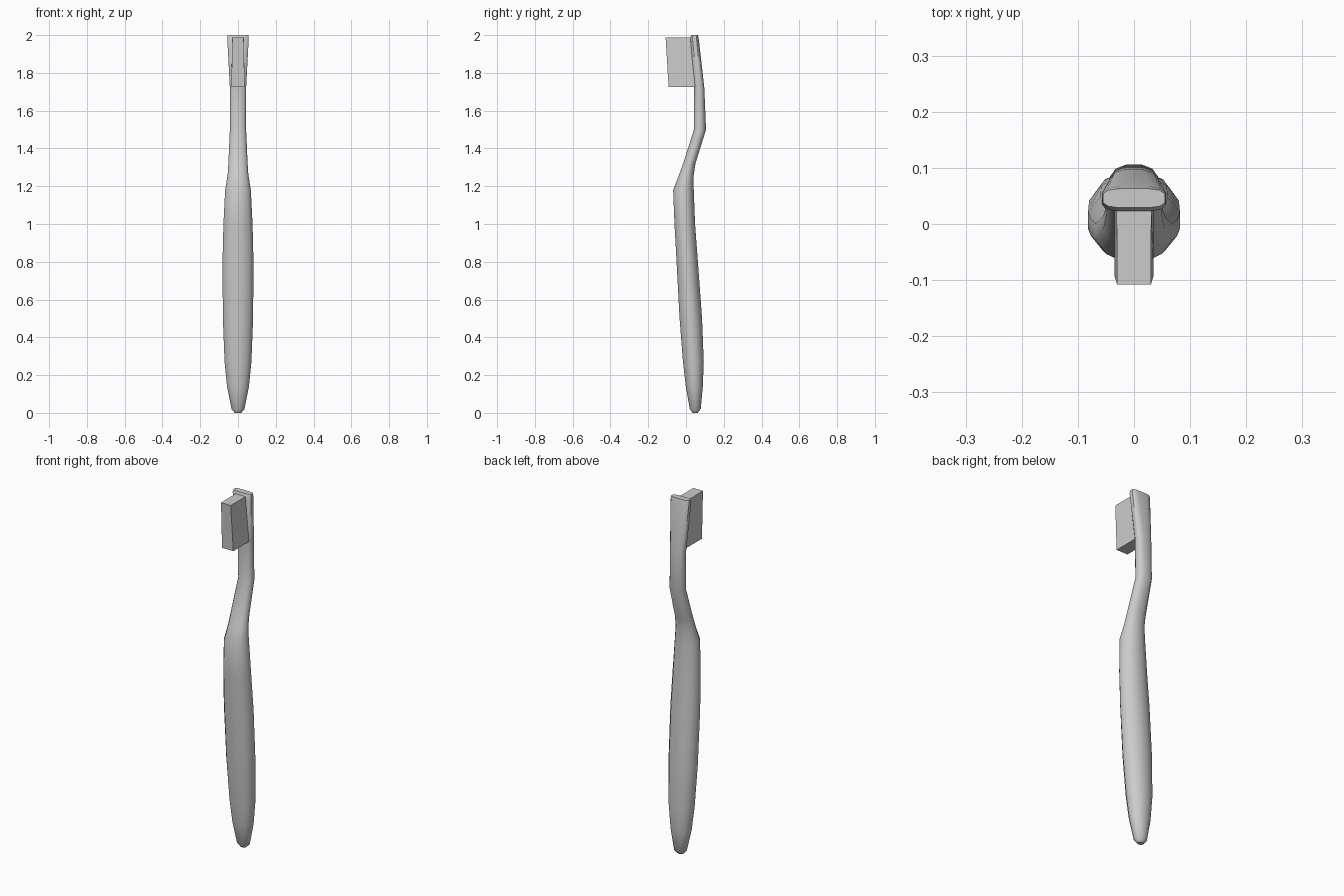
import bpy, bmesh
from math import sin, cos, pi, copysign

if "Cube" in bpy.data.objects:
    bpy.data.objects.remove(bpy.data.objects["Cube"])


def finish(name, bm, angle):
    bmesh.ops.recalc_face_normals(bm, faces=bm.faces)
    me = bpy.data.meshes.new(name)
    bm.to_mesh(me)
    bm.free()
    ob = bpy.data.objects.new(name, me)
    bpy.context.collection.objects.link(ob)
    bpy.ops.object.select_all(action='DESELECT')
    ob.select_set(True)
    bpy.context.view_layer.objects.active = ob
    bpy.ops.object.shade_smooth_by_angle(angle=angle)
    return ob


def loft(bm, rings):
    rows = [[bm.verts.new(p) for p in r] for r in rings]
    n = len(rows[0])
    for a, b in zip(rows, rows[1:]):
        for i in range(n):
            j = (i + 1) % n
            bm.faces.new((a[i], a[j], b[j], b[i]))
    bm.faces.new(rows[0])
    bm.faces.new(rows[-1])


def section(z, front, back, half_width, power, sides=12):
    """Rounded cross-section with flats on its four sides."""
    peak = cos(pi / sides) ** (2 / power)

    def shape(v):
        return copysign(abs(v) ** (2 / power), v) / peak
    pts = []
    for i in range(sides):
        t = (i + 0.5) * 2 * pi / sides
        pts.append((half_width * shape(cos(t)),
                    (front + back) / 2 + (back - front) / 2 * shape(sin(t)), z))
    return pts


# handle, neck and head: height, front y, back y, half width, squareness
profile = [
    (0.00, 0.035, 0.062, 0.017, 2),
    (0.02, 0.020, 0.078, 0.034, 2),
    (0.14, -0.001, 0.089, 0.058, 2),
    (0.27, -0.016, 0.094, 0.071, 2),
    (0.50, -0.034, 0.085, 0.080, 2),
    (0.80, -0.050, 0.063, 0.082, 2),
    (1.00, -0.061, 0.048, 0.077, 2),
    (1.18, -0.068, 0.041, 0.068, 2),
    (1.26, -0.037, 0.041, 0.055, 2.1),
    (1.32, -0.015, 0.050, 0.051, 2.2),
    (1.50, 0.042, 0.106, 0.043, 2.3),
    (1.72, 0.043, 0.097, 0.043, 2.8),
    (1.985, 0.022, 0.067, 0.057, 3.5),
    (2.00, 0.029, 0.063, 0.055, 3.5),
]
bm = bmesh.new()
loft(bm, [section(*p) for p in profile])
finish("brush_handle", bm, 0.7)

# bristle block: tapered, its base sunk into the head
def end(z, front, back, wf, wb):
    return [(-wf, front, z), (wf, front, z), (wb, back, z), (-wb, back, z)]

bm = bmesh.new()
loft(bm, [end(1.725, -0.092, 0.055, 0.035, 0.035),
          end(1.987, -0.108, 0.035, 0.030, 0.031)])
finish("bristles", bm, 0.5)
